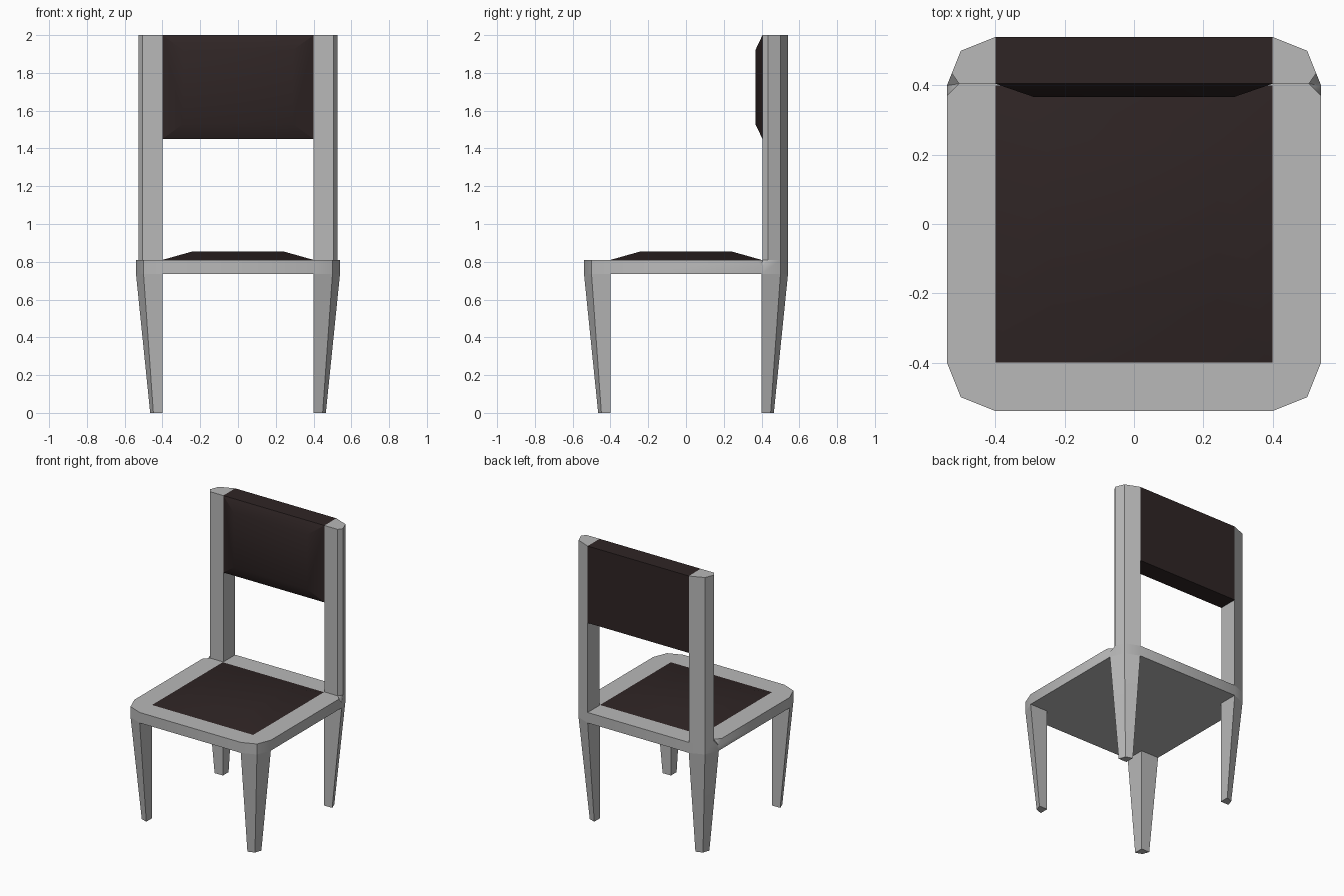
import bpy, bmesh, math
from mathutils import Vector

if "Cube" in bpy.data.objects:
    bpy.data.objects.remove(bpy.data.objects["Cube"])


def material(name, rgb):
    m = bpy.data.materials.new(name)
    m.diffuse_color = (*rgb, 1)
    m.use_nodes = True
    m.node_tree.nodes["Principled BSDF"].inputs["Base Color"].default_value = m.diffuse_color
    return m


GREY = material("pale grey frame", (0.48, 0.48, 0.48))
BROWN = material("dark brown padding", (0.028, 0.018, 0.018))


def solid(name, points, mat, mirror=(False, False)):
    """Convex solid through the given points, optionally mirrored in x / y."""
    bm = bmesh.new()
    for p in points:
        bm.verts.new(p)
    bmesh.ops.convex_hull(bm, input=bm.verts[:])
    bmesh.ops.dissolve_limit(bm, angle_limit=math.radians(1),
                             verts=bm.verts[:], edges=bm.edges[:])
    bmesh.ops.recalc_face_normals(bm, faces=bm.faces[:])
    me = bpy.data.meshes.new(name)
    bm.to_mesh(me)
    bm.free()
    me.materials.append(mat)
    me.shade_smooth()
    me.set_sharp_from_angle(angle=math.radians(30))
    ob = bpy.data.objects.new(name, me)
    bpy.context.collection.objects.link(ob)
    if any(mirror):
        mod = ob.modifiers.new("mirror", 'MIRROR')
        mod.use_axis[0], mod.use_axis[1] = mirror
    return ob


def at(outline, z):
    return [(x, y, z) for x, y in outline]


def rect(w, d, z):
    return [(sx * w, sy * d, z) for sx in (-1, 1) for sy in (-1, 1)]


SEAT_Z, RIM_Z, TOP_Z = 0.735, 0.81, 2.0

# seat slab with chamfered corners
corner = [(0.54, 0.40), (0.50, 0.50), (0.40, 0.54)]
outline = [(sx * x, sy * y) for x, y in corner for sx in (-1, 1) for sy in (-1, 1)]
seat = solid("seat", at(outline, SEAT_Z) + at(outline, RIM_Z), GREY)

# small notch in the seat edge beside each back post
c = Vector((0.505, 0.405, RIM_Z))
rim = [(0.54, 0.37, RIM_Z), (0.54, 0.40, 0.77), (0.526, 0.435, RIM_Z)]
notch = solid("notch_cutter",
              [c] + [c + (Vector(p) - c) * 1.6 for p in rim] + [(0.55, 0.41, 0.9)],
              GREY, (True, False))
notch.hide_render = True
notch.display_type = 'WIRE'
cut = seat.modifiers.new("notch", 'BOOLEAN')
cut.operation = 'DIFFERENCE'
cut.solver = 'EXACT'
cut.object = notch

# four tapered legs
foot = [(0.40, 0.40), (0.465, 0.40), (0.448, 0.448), (0.40, 0.465)]
solid("legs", at(foot, 0) + at([(0.40, 0.40)] + corner, SEAT_Z), GREY, (True, True))

# two back posts
post = [(0.40, 0.405), (0.505, 0.405), (0.526, 0.435), (0.50, 0.50), (0.40, 0.54)]
solid("back_posts", at(post, RIM_Z) + at(post, TOP_Z), GREY, (True, False))

# seat cushion
solid("seat_cushion", rect(0.40, 0.40, RIM_Z) + rect(0.24, 0.24, 0.855), BROWN)

# padded backrest with a raised front
pad = [(sx * 0.40, y, z) for sx in (-1, 1) for y in (0.405, 0.54) for z in (1.45, TOP_Z)]
pad += [(sx * 0.29, 0.367, z) for sx in (-1, 1) for z in (1.53, 1.92)]
solid("backrest", pad, BROWN)
